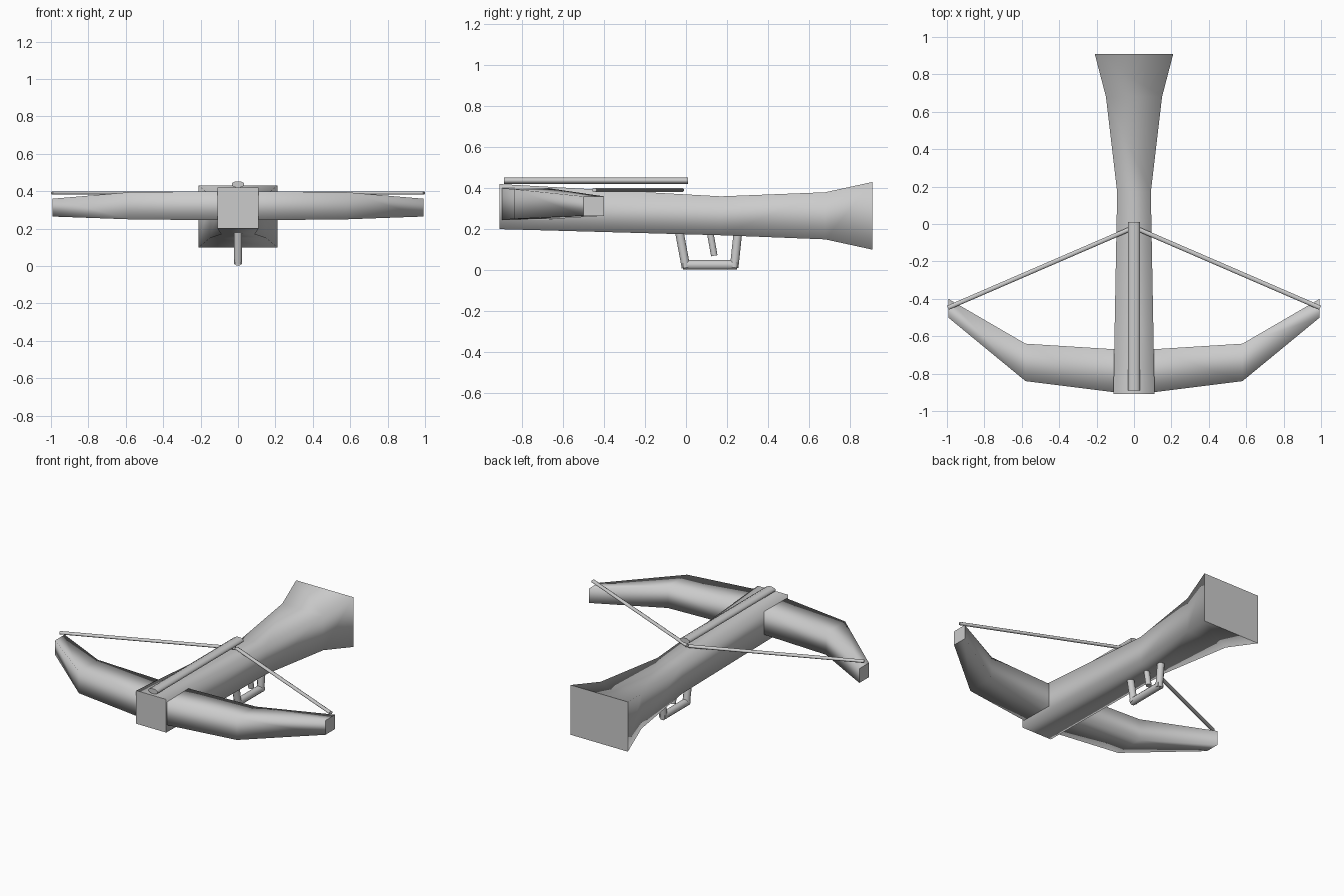
import bpy, bmesh, math
from mathutils import Vector

if "Cube" in bpy.data.objects:
    bpy.data.objects.remove(bpy.data.objects["Cube"])


def loft(name, rings):
    """Skin a list of matching rings; smooth sides, flat end caps."""
    bm = bmesh.new()
    loops = [[bm.verts.new(p) for p in ring] for ring in rings]
    n = len(rings[0])
    for a, b in zip(loops, loops[1:]):
        for i in range(n):
            j = (i + 1) % n
            bm.faces.new((a[i], a[j], b[j], b[i])).smooth = True
    bm.faces.new(loops[0])
    bm.faces.new(loops[-1])
    bmesh.ops.recalc_face_normals(bm, faces=bm.faces)
    mesh = bpy.data.meshes.new(name)
    bm.to_mesh(mesh)
    bm.free()
    obj = bpy.data.objects.new(name, mesh)
    bpy.context.collection.objects.link(obj)
    return obj


def rod(name, start, end, half_w, half_h, sides=8):
    """Straight rod with an elliptical section between two points."""
    start, end = Vector(start), Vector(end)
    d = (end - start).normalized()
    up = Vector((0, 1, 0)) if abs(d.z) > 0.8 else Vector((0, 0, 1))
    side = d.cross(up).normalized()
    up = side.cross(d)
    k = 1 / math.cos(math.pi / sides)
    section = []
    for i in range(sides):
        a = 2 * math.pi * (i + 0.5) / sides
        section.append(side * half_w * k * math.cos(a) + up * half_h * k * math.sin(a))
    return loft(name, [[p + o for o in section] for p in (start, end)])


# Stock: y, half width, bottom, top
stock = [(-0.91, 0.11, 0.20, 0.42), (0.17, 0.09, 0.17, 0.36),
         (0.68, 0.15, 0.15, 0.38), (0.91, 0.21, 0.10, 0.43)]
loft("stock", [[(-w, y, b), (w, y, b), (w, y, t), (-w, y, t)] for y, w, b, t in stock])

# Bow limbs: x, front y, rear y, bottom, top (mirrored)
half = [(0.10, -0.90, -0.67, 0.245, 0.40), (0.58, -0.84, -0.64, 0.25, 0.395),
        (0.993, -0.50, -0.40, 0.265, 0.36)]
limbs = [(-s[0],) + s[1:] for s in reversed(half)] + half
loft("bow", [[(x, f, b), (x, r, b), (x, r, t), (x, f, t)] for x, f, r, b, t in limbs])

# Bowstring, one length per side
for label, s in (("left", -1), ("right", 1)):
    rod("string_" + label, (s * 0.995, -0.448, 0.391), (s * 0.005, -0.02, 0.391), 0.012, 0.009)

# Bolt lying above the stock
rod("bolt", (0, -0.89, 0.437), (0, 0.01, 0.437), 0.033, 0.016)

# Trigger guard and trigger
rod("guard_front", (0, -0.035, 0.20), (0, 0.0, 0.012), 0.022, 0.021)
rod("guard_rear", (0, 0.255, 0.20), (0, 0.235, 0.012), 0.022, 0.021)
rod("guard_bottom", (0, -0.015, 0.025), (0, 0.25, 0.025), 0.022, 0.023)
rod("trigger", (0, 0.115, 0.20), (0, 0.138, 0.07), 0.018, 0.016)
